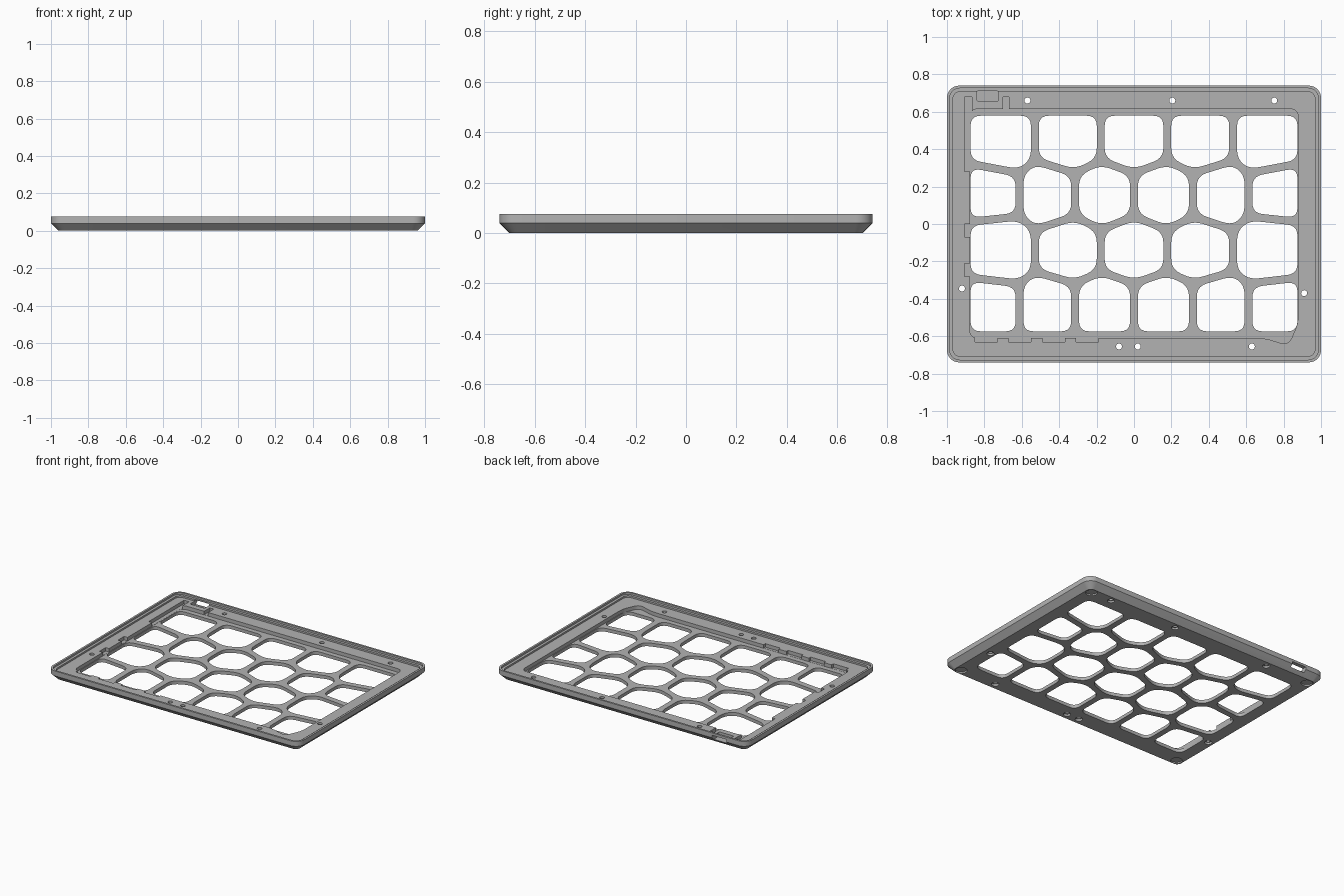
import bpy
import bmesh
import math
from mathutils import Vector

cube = bpy.data.objects.get("Cube")
if cube:
    bpy.data.objects.remove(cube, do_unlink=True)

HX, HY, H = 1.0, 0.74, 0.075      # half sizes and height of the tray
LEDGE, FLOOR = 0.05, 0.024        # inner ledge and lattice top heights

grey = bpy.data.materials.new("matte grey")
grey.use_nodes = True
grey.diffuse_color = (0.45, 0.45, 0.45, 1)
grey.node_tree.nodes["Principled BSDF"].inputs["Base Color"].default_value = (0.45, 0.45, 0.45, 1)


def make_object(name, bm):
    bmesh.ops.recalc_face_normals(bm, faces=bm.faces)
    mesh = bpy.data.meshes.new(name)
    bm.to_mesh(mesh)
    bm.free()
    mesh.materials.append(grey)
    obj = bpy.data.objects.new(name, mesh)
    bpy.context.collection.objects.link(obj)
    return obj


def loft(bm, rings):
    loops = [[bm.verts.new(p) for p in ring] for ring in rings]
    n = len(loops[0])
    for a, b in zip(loops, loops[1:]):
        for i in range(n):
            j = (i + 1) % n
            bm.faces.new((a[i], a[j], b[j], b[i]))
    bm.faces.new(loops[0][::-1])
    bm.faces.new(loops[-1])


def rounded_rect(hx, hy, r, z):
    return [(sx * (hx - r) + r * math.cos(a), sy * (hy - r) + r * math.sin(a), z)
            for q, (sx, sy) in enumerate(((1, 1), (-1, 1), (-1, -1), (1, -1)))
            for a in [math.pi / 2 * (q + k / 6) for k in range(7)]]


def box(x0, x1, y0, y1):
    return [(x0, y0), (x1, y0), (x1, y1), (x0, y1)]


def circle(x, y, r, n=20):
    return [(x + r * math.cos(math.tau * k / n), y + r * math.sin(math.tau * k / n)) for k in range(n)]


def inset(poly, d):
    """Move every side of a counter-clockwise outline inward by d."""
    pts = [Vector(p) for p in poly]
    out = []
    for i, p in enumerate(pts):
        u = (p - pts[i - 1]).normalized()
        v = (pts[(i + 1) % len(pts)] - p).normalized()
        nu, nv = Vector((-u.y, u.x)), Vector((-v.y, v.x))
        out.append(p + (nu + nv) * d / (1 + nu.dot(nv)))
    return out


def soften(poly, cut, steps=5):
    """Round each corner with a quadratic curve."""
    pts = [Vector(p) for p in poly]
    out = []
    for i, p in enumerate(pts):
        ends = []
        for q in (pts[i - 1], pts[(i + 1) % len(pts)]):
            e = q - p
            ends.append(p + e.normalized() * min(cut, e.length * 0.45))
        for k in range(steps + 1):
            t = k / steps
            out.append(ends[0] * (1 - t) ** 2 + p * 2 * t * (1 - t) + ends[1] * t * t)
    return out


def carve(target, name, prisms):
    """Subtract a set of separate upright prisms (outline, bottom, top)."""
    bm = bmesh.new()
    for poly, z0, z1 in prisms:
        loft(bm, [[(p[0], p[1], z) for p in poly] for z in (z0, z1)])
    cutter = make_object(name, bm)
    cutter.hide_render = True
    mod = target.modifiers.new(name, "BOOLEAN")
    mod.operation, mod.solver, mod.object = "DIFFERENCE", "EXACT", cutter
    bpy.context.view_layer.objects.active = target
    bpy.ops.object.modifier_apply(modifier=mod.name)
    bpy.data.objects.remove(cutter, do_unlink=True)


# Tray body with chamfered underside, raised rim and stepped inner lip
profile = [(0.04, 0), (0, 0.04), (0, H), (0.014, H), (0.014, 0.062), (0.032, 0.062), (0.032, LEDGE)]
bm = bmesh.new()
loft(bm, [rounded_rect(HX - d, HY - d, 0.065 - d * 0.8, z) for d, z in profile])
tray = make_object("tray_frame", bm)

# Central recess with a pointed relief at one corner
recess = soften([(-0.878, -0.61), (0.70, -0.61), (0.825, -0.65), (0.878, -0.53),
                 (0.878, 0.615), (-0.878, 0.615)], 0.045)
carve(tray, "recess", [(recess, FLOOR, 0.2)])

# Clip notches and cable slots around the recess
notches = [box(-0.905, -0.865, 0.28, 0.68), box(-0.70, -0.668, 0.59, 0.68),
           box(-0.905, -0.865, -0.07, 0.0), box(-0.905, -0.865, -0.28, -0.21)]
notches += [box(x, x + 0.12, -0.63, -0.59) for x in (-0.85, -0.67, -0.49, -0.31)]
carve(tray, "notches", [(n, FLOOR + 0.001, 0.2) for n in notches])

# Connector pocket and the opening through the back wall
carve(tray, "port_pocket", [(soften(box(-0.84, -0.725, 0.655, 0.712), 0.012), 0.022, 0.2)])
carve(tray, "port_opening", [(box(-0.84, -0.725, 0.70, 0.80), 0.023, 0.058)])

# Honeycomb openings: rows of five and six cells between zigzag webs
five = (-0.53, -0.178, 0.178, 0.53)
six = (-0.612, -0.315, 0.0, 0.315, 0.612)
EDGE = 0.895


def zigzag(y_end, y_five, y_six):
    nodes = [(x, y_five) for x in five] + [(x, y_six) for x in six]
    return sorted(nodes + [(-EDGE, y_end), (EDGE, y_end)])


lines = [[(x, 0.6) for x in (-EDGE, *five, EDGE)],
         zigzag(0.325, 0.338, 0.272),
         zigzag(0.01, -0.03, 0.04),
         zigzag(-0.285, -0.255, -0.318),
         [(x, -0.595) for x in (-EDGE, *six, EDGE)]]
cells = []
for row in range(4):
    webs = (-EDGE, *(six if row % 2 else five), EDGE)
    for a, b in zip(webs, webs[1:]):
        low = [p for p in lines[row + 1] if a <= p[0] <= b]
        high = [p for p in lines[row] if a <= p[0] <= b]
        cells.append((soften(inset(low + high[::-1], 0.021), 0.055), -0.1, 0.2))
carve(tray, "honeycomb", cells)

# Screw holes with counterbores, and round foot recesses underneath
screws = [(-0.57, 0.66), (0.205, 0.66), (0.75, 0.66), (-0.92, -0.345),
          (0.91, -0.37), (-0.08, -0.655), (0.02, -0.655), (0.63, -0.655)]
carve(tray, "screw_holes", [(circle(x, y, 0.016), -0.1, 0.2) for x, y in screws])
bores = [(circle(x, y, 0.024), -0.1, 0.014) for x, y in screws]
bores += [(circle(sx * 0.915, sy * 0.66, 0.038, 28), -0.1, 0.01) for sx in (-1, 1) for sy in (-1, 1)]
carve(tray, "underside_recesses", bores)

# Smooth the rounded corners and keep the hard edges
bpy.ops.object.select_all(action="DESELECT")
tray.select_set(True)
bpy.context.view_layer.objects.active = tray
bpy.ops.object.shade_smooth_by_angle(angle=math.radians(28))
